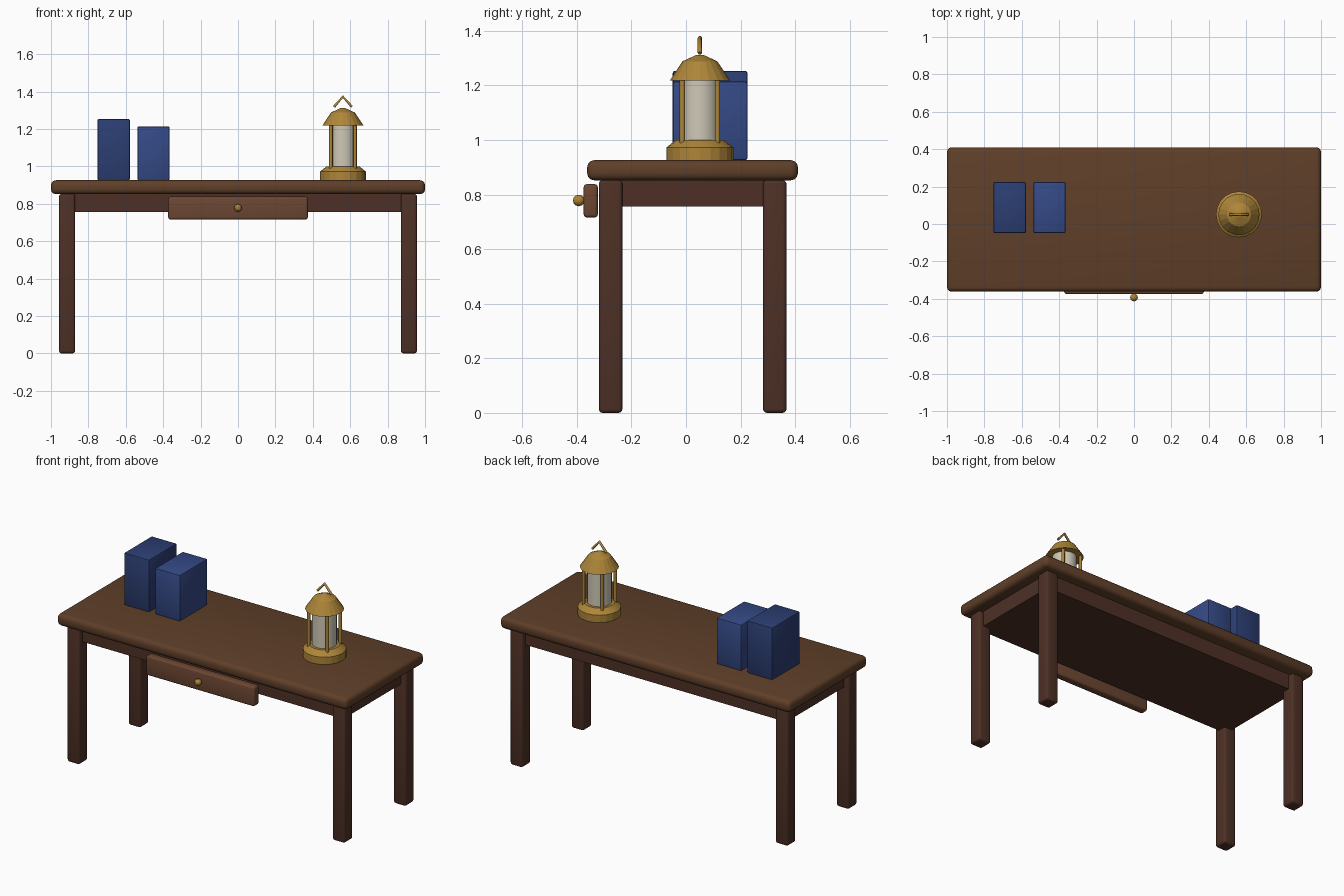
import bpy, bmesh
from math import cos, sin, pi, radians
from mathutils import Matrix

if "Cube" in bpy.data.objects:
    bpy.data.objects.remove(bpy.data.objects["Cube"])


def material(name, r, g, b):
    m = bpy.data.materials.new(name)
    m.diffuse_color = (r, g, b, 1)
    m.use_nodes = True
    m.node_tree.nodes["Principled BSDF"].inputs["Base Color"].default_value = m.diffuse_color
    return m


TOP_WOOD = material("top_wood", 0.115, 0.05, 0.022)
LEG_WOOD = material("leg_wood", 0.075, 0.03, 0.019)
DRAWER_WOOD = material("drawer_wood", 0.15, 0.062, 0.032)
BLUE_DARK = material("blue_dark", 0.025, 0.048, 0.17)
BLUE = material("blue", 0.035, 0.068, 0.24)
BRASS = material("brass", 0.42, 0.235, 0.04)
GLASS = material("frosted_glass", 0.62, 0.58, 0.47)


def finish(name, bm, mat, angle=30):
    bmesh.ops.recalc_face_normals(bm, faces=bm.faces)
    me = bpy.data.meshes.new(name)
    bm.to_mesh(me)
    bm.free()
    me.materials.append(mat)
    ob = bpy.data.objects.new(name, me)
    bpy.context.collection.objects.link(ob)
    bpy.ops.object.select_all(action='DESELECT')
    ob.select_set(True)
    bpy.context.view_layer.objects.active = ob
    bpy.ops.object.shade_smooth_by_angle(angle=radians(angle))
    return ob


def box(name, x, y, z, mat, bevel=0.0, segments=3):
    """Box from (min, max) pairs with optional rounded edges."""
    bm = bmesh.new()
    bmesh.ops.create_cube(bm, size=1)
    for v in bm.verts:
        v.co = [(lo + hi) / 2 + c * (hi - lo) for c, (lo, hi) in zip(v.co, (x, y, z))]
    if bevel:
        bmesh.ops.bevel(bm, geom=bm.edges[:], offset=bevel, segments=segments,
                        profile=0.5, affect='EDGES')
    return finish(name, bm, mat)


def lathe(name, cx, cy, profile, mat, sides=20, angle=15):
    """Closed turned part from (radius, z) points, bottom to top."""
    bm = bmesh.new()
    rings = [[bm.verts.new((cx + r * cos(2 * pi * i / sides),
                            cy + r * sin(2 * pi * i / sides), z))
              for i in range(sides)] for r, z in profile]
    for a, b in zip(rings, rings[1:]):
        for i in range(sides):
            j = (i + 1) % sides
            bm.faces.new((a[i], a[j], b[j], b[i]))
    bm.faces.new(rings[0])
    bm.faces.new(rings[-1])
    return finish(name, bm, mat, angle)


# Table
box("table_top", (-1, 1), (-0.362, 0.41), (0.852, 0.926), TOP_WOOD, 0.026)
box("apron", (-0.925, 0.925), (-0.285, 0.335), (0.756, 0.855), LEG_WOOD)
for side, x in (("left", -0.914), ("right", 0.914)):
    for end, y in (("front", -0.276), ("back", 0.325)):
        box(f"{end}_{side}_leg", (x - 0.043, x + 0.043), (y - 0.043, y + 0.043),
            (0, 0.853), LEG_WOOD, 0.014)

# Drawer front and knob
box("drawer_front", (-0.373, 0.373), (-0.375, -0.323), (0.716, 0.838), DRAWER_WOOD, 0.012)
bm = bmesh.new()
bmesh.ops.create_uvsphere(bm, u_segments=12, v_segments=6, radius=0.021,
                          matrix=Matrix.Translation((0, -0.393, 0.778)) @ Matrix.Rotation(pi / 2, 4, 'X'))
finish("drawer_knob", bm, BRASS)

# Books
box("tall_book", (-0.752, -0.578), (-0.049, 0.225), (0.926, 1.253), BLUE_DARK, 0.008, 2)
box("short_book", (-0.538, -0.366), (-0.049, 0.225), (0.926, 1.214), BLUE, 0.008, 2)

# Lantern
LX, LY = 0.561, 0.051
lathe("lantern_base", LX, LY, [(0.123, 0.926), (0.123, 0.972), (0.088, 1.0)], BRASS)
lathe("lantern_glass", LX, LY, [(0.07, 0.995), (0.07, 1.225)], GLASS, angle=30)
for i in range(4):
    a = pi / 4 + i * pi / 2
    lathe(f"lantern_post_{i + 1}", LX + 0.091 * cos(a), LY + 0.091 * sin(a),
          [(0.01, 0.985), (0.01, 1.228)], BRASS, 8, 50)
lathe("lantern_roof", LX, LY,
      [(0.11, 1.218), (0.064, 1.288), (0.012, 1.312)], BRASS)

# Bent carrying handle
cu = bpy.data.curves.new("lantern_handle", 'CURVE')
cu.dimensions = '3D'
cu.bevel_depth = 0.008
cu.bevel_resolution = 1
cu.use_fill_caps = True
sp = cu.splines.new('POLY')
sp.points.add(2)
for p, (dx, z) in zip(sp.points, ((-0.048, 1.318), (0, 1.373), (0.048, 1.318))):
    p.co = (LX + dx, LY, z, 1)
cu.materials.append(BRASS)
bpy.context.collection.objects.link(bpy.data.objects.new("lantern_handle", cu))
